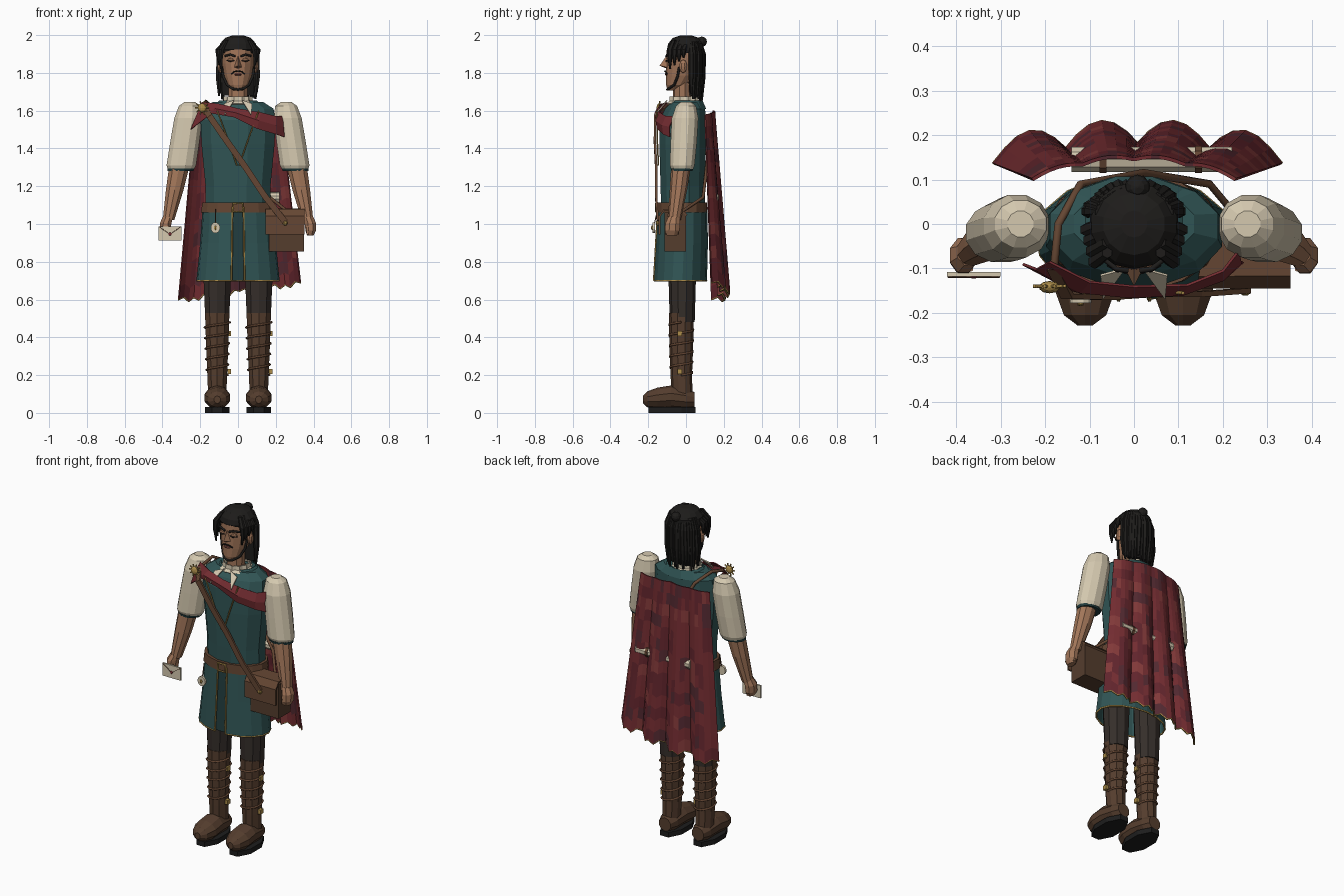
import bpy, bmesh, math, random
from math import sin, cos, pi
from mathutils import Vector
random.seed(4)

COLS = dict(teal=(.03, .09, .09), dark_teal=(.015, .045, .048), red=(.17, .025, .03), red2=(.12, .018, .025),
            red3=(.22, .04, .04), red4=(.085, .022, .03), cream=(.66, .58, .43), skin=(.36, .18, .1),
            boot=(.09, .047, .027), leather=(.13, .062, .033), trouser=(.035, .027, .023),
            hair=(.013, .012, .011), gold=(.42, .27, .07), black=(.012, .012, .012), lip=(.18, .06, .045))
M = {}
for k, c in COLS.items():
    M[k] = bpy.data.materials.new(k)
    M[k].diffuse_color = (*c, 1)


def obj(name, verts, faces, mat, thick=0):
    me = bpy.data.meshes.new(name)
    me.from_pydata(verts, [], faces)
    bm = bmesh.new()
    bm.from_mesh(me)
    bmesh.ops.recalc_face_normals(bm, faces=bm.faces)
    bm.to_mesh(me)
    bm.free()
    o = bpy.data.objects.new(name, me)
    bpy.context.collection.objects.link(o)
    me.materials.append(M[mat])
    if thick:
        m = o.modifiers.new('thickness', 'SOLIDIFY')
        m.thickness, m.offset = thick, 0
    return o


def loft(name, rings, mat, n=12, axis='z', caps=True):
    """rings: (cx, cy, z, rx, ry); axis 'y' reads them as (cx, cz, y, rx, rz)"""
    v = []
    for a, b, h, ra, rb in rings:
        for i in range(n):
            t = 2 * pi * (i + .5) / n
            p, q = a + ra * cos(t), b + rb * sin(t)
            v.append((p, q, h) if axis == 'z' else (p, h, q) if axis == 'y' else (h, p, q))
    R = len(rings)
    f = [(r*n+i, r*n+(i+1) % n, (r+1)*n+(i+1) % n, (r+1)*n+i) for r in range(R-1) for i in range(n)]
    if caps:
        f += [tuple(range(n)), tuple(range((R-1)*n, R*n))]
    return obj(name, v, f, mat)


def sheet(name, rows, mat, thick=.006):
    w = len(rows[0])
    f = [(r*w+i, r*w+i+1, (r+1)*w+i+1, (r+1)*w+i) for r in range(len(rows)-1) for i in range(w-1)]
    return obj(name, [p for r in rows for p in r], f, mat, thick)


def tube(name, pts, r, mat, closed=False):
    c = bpy.data.curves.new(name, 'CURVE')
    c.dimensions, c.bevel_depth, c.bevel_resolution = '3D', r, 1
    c.use_fill_caps = True
    s = c.splines.new('POLY')
    s.points.add(len(pts) - 1)
    for p, q in zip(s.points, pts):
        p.co = (*q, 1)
    s.use_cyclic_u = closed
    t = bpy.data.objects.new('tmp', c)
    bpy.context.collection.objects.link(t)
    me = bpy.data.meshes.new_from_object(t.evaluated_get(bpy.context.evaluated_depsgraph_get()))
    bpy.data.objects.remove(t)
    me.materials.clear()
    me.materials.append(M[mat])
    o = bpy.data.objects.new(name, me)
    bpy.context.collection.objects.link(o)
    return o


def box(name, x, y, z, mat):
    v = [(a, b, c) for a in x for b in y for c in z]
    return obj(name, v, [(0, 1, 3, 2), (4, 6, 7, 5), (0, 4, 5, 1), (2, 3, 7, 6), (0, 2, 6, 4), (1, 5, 7, 3)], mat)


def ball(name, c, r, mat, n=10, k=6):
    rings = [(c[0], c[1], c[2] - r[2]*cos(pi*(i+.15)/(k+.3)), r[0]*sin(pi*(i+.15)/(k+.3)),
              r[1]*sin(pi*(i+.15)/(k+.3))) for i in range(k + 1)]
    return loft(name, rings, mat, n)


# boots and legs
for s, side in ((-1, 'left'), (1, 'right')):
    X = s * .11
    loft(side + '_trouser', [(X, -.02, .48, .066, .066), (X, -.02, .8, .08, .075)], 'trouser', 10)
    loft(side + '_boot_shaft', [(X, -.02, .08, .05, .055), (X, -.025, .2, .055, .057), (X, -.025, .36, .062, .063),
         (X, -.025, .53, .068, .066)], 'boot', 10)
    loft(side + '_boot_foot', [(X, .07, -.228, .018, .02), (X, .072, -.205, .05, .042), (X, .078, -.15, .071, .056),
         (X, .085, -.08, .068, .06), (X, .075, 0, .058, .055), (X, .07, .045, .04, .04)], 'boot', 10, 'y')
    loft(side + '_sole', [(X, -.075, 0, .07, .135), (X, -.075, .03, .07, .135)], 'black', 8)
    helix = [(X + (.056 + .012*i/50) * cos(i*.628), -.025 + (.06 + .007*i/50) * sin(i*.628), .2 + .28*i/50)
             for i in range(51)]
    tube(side + '_boot_lacing', helix, .006, 'leather')
    for z in (.22, .42):
        box(side + '_boot_buckle', (X + .055, X + .073), (-.045, -.02), (z - .013, z + .013), 'gold')

# tunic body, belt and skirt with front slit
loft('tunic_body', [(0, -.015, 1.06, .178, .12), (0, -.017, 1.2, .178, .122), (0, -.018, 1.42, .2, .127),
     (0, -.018, 1.55, .205, .127), (0, -.005, 1.61, .195, .11), (.0, 0, 1.645, .14, .08), (0, 0, 1.645, .06, .05)], 'teal')
loft('tunic_collar', [(0, .01, 1.61, .16, .1), (0, .005, 1.655, .1, .085)], 'teal', caps=False)
loft('belt', [(0, -.018, 1.06, .2, .133), (0, -.018, 1.115, .192, .133)], 'leather', 16)
tube('belt_buckle', [(x, -.158, z) for x, z in ((-.025, 1.065), (.025, 1.065), (.025, 1.11), (-.025, 1.11))], .006, 'gold', True)
N = 16
angs = [-pi/2 + .16 + (2*pi - .32) * i / N for i in range(N + 1)]
rows = [[(rx*cos(t), cy + ry*sin(t), z) for t in angs]
        for z, rx, ry, cy in ((1.09, .185, .128, -.018), (.9, .198, .135, -.022), (.7, .218, .138, -.03))]
sheet('tunic_skirt', rows, 'teal')
sheet('skirt_inner_panel', [[(x, y, z) for x in (-.06, 0, .06)] for y, z in ((-.125, 1.08), (-.15, .7))], 'dark_teal')
tube('skirt_hem_trim', rows[2], .005, 'gold')
for e in (0, -1):
    tube('skirt_slit_trim', [(r[e][0], r[e][1] - .004, r[e][2]) for r in rows], .005, 'gold')
tube('charm_cord', [(-.12, -.15, 1.08), (-.12, -.172, .98)], .003, 'leather')
loft('belt_charm', [(-.12, .98, -.178, .025, .029), (-.12, .98, -.165, .025, .029)], 'cream', 12, 'y')
ball('charm_stud', (-.12, -.18, .98), (.008, .005, .012), 'gold', 6, 4)

# arms
for s, side in ((-1, 'left'), (1, 'right')):
    loft(side + '_sleeve', [(s*.255, 0, 1.645, .03, .03), (s*.255, 0, 1.625, .06, .055), (s*.263, -.005, 1.56, .077, .073),
         (s*.282, -.012, 1.43, .08, .072), (s*.3, -.02, 1.31, .081, .068), (s*.302, -.02, 1.29, .072, .06)], 'cream', 12)
    loft(side + '_cuff', [(s*.303, -.022, 1.295, .074, .062), (s*.305, -.022, 1.28, .07, .058)], 'dark_teal', 12)
    loft(side + '_forearm', [(s*.312, -.027, 1.3, .056, .052), (s*.335, -.04, 1.18, .049, .046),
         (s*.368, -.062, 1.02, .032, .034)], 'skin', 10)
    loft(side + '_hand', [(s*.37, -.063, 1.04, .029, .032), (s*.383, -.07, 1.005, .033, .042), (s*.385, -.073, .965, .03, .042),
         (s*.383, -.075, .938, .018, .028)], 'skin', 8)
    for i in range(4):
        loft(side + '_finger', [(s*(.372 + .004*i), -.1 + .018*i, z, .012, .009) for z in (.99, .945)], 'skin', 6)

# letter held in hand
box('letter', (-.42, -.3), (-.118, -.108), (.912, .988), 'cream')
tube('letter_flap_line', [(-.418, -.119, .986), (-.36, -.119, .945), (-.302, -.119, .986)], .002, 'leather')
ball('letter_seal', (-.36, -.119, .947), (.009, .004, .009), 'red', 8, 4)

# pleated patchwork cape
W, H = 24, 14
rows = []
for j in range(H + 1):
    v = j / H
    row = []
    for i in range(W + 1):
        u = 2 * i / W - 1
        fold = abs(sin(2 * pi * (u + 1)))
        bottom = .645 + .045*u - .02*fold + (.02 if i % 2 else 0)
        row.append((u * (.228 + .095*v) + .008*v, .1 + .035*v + .045*(1 - u*u) + (.008 + .044*v)*fold,
                    1.6 - .02*abs(u) + (bottom - 1.6 + .02*abs(u)) * v))
    rows.append(row)
cape = sheet('cape', rows, 'red', .008)
for k in ('red2', 'red3', 'red4'):
    cape.data.materials.append(M[k])
for p in cape.data.polygons:
    if (p.index % W) % 2 == 0 or random.random() < .4:
        pick = random.choice((0, 0, 0, 1, 1, 2, 3))
    p.material_index = pick
tube('cape_hem', rows[-1], .005, 'gold')
# scroll carried under the cape
loft('scroll', [(.145, 1.14, x, .029, .029) for x in (-.14, .22)], 'cream', 10, 'x')
for x in (-.07, .145):
    loft('scroll_strap', [(.145, 1.14, x + d, .032, .032) for d in (-.008, .008)], 'leather', 10, 'x')

# chest drape, cords, brooch
top = [(-.19, -.085, 1.645), (-.1, -.13, 1.635), (0, -.14, 1.61), (.12, -.137, 1.59), (.2, -.105, 1.57), (.235, -.06, 1.57)]
low = [(-.25, -.09, 1.5), (-.14, -.148, 1.585), (-.02, -.16, 1.565), (.1, -.152, 1.505), (.2, -.118, 1.475), (.245, -.085, 1.46)]
mid = [tuple((Vector(a) + Vector(b)) / 2 + Vector((0, -.014, 0))) for a, b in zip(top, low)]
sheet('chest_drape', [top, mid, low], 'red')
for s in (-1, 1):
    tube('chest_cord', [(s*.11, -.155, 1.6), (s*.055, -.152, 1.45), (s*.006, -.146, 1.31)], .004, 'gold')
    obj('shirt_collar_point', [(s*.02, -.1, 1.655), (s*.075, -.115, 1.635), (s*.07, -.168, 1.575)], [(0, 1, 2)], 'cream', .006)
ball('brooch', (-.19, -.142, 1.615), (.024, .014, .024), 'gold', 10, 6)
for i in range(10):
    t = i * pi / 5
    tube('brooch_ray', [(-.19 + r*cos(t), -.14, 1.615 + r*sin(t)) for r in (.015, .037)], .004, 'gold')

# satchel with strap
path = [(-.18, -.1, 1.625), (-.15, -.163, 1.57), (-.06, -.165, 1.44), (.04, -.158, 1.3), (.14, -.158, 1.15), (.25, -.15, 1.01)]
sheet('satchel_strap', [[(x - .013, y, z - .01), (x + .013, y, z + .01)] for x, y, z in path], 'leather', .012)
back = [(-.18, -.1, 1.625), (-.17, 0, 1.65), (-.12, .09, 1.6), (.02, .115, 1.35), (.17, .09, 1.14), (.27, -.03, 1.06)]
tube('strap_back', back, .009, 'leather')
box('satchel_body', (.165, .35), (-.115, .0), (.855, 1.06), 'boot')
v = .145, .352
sheet('satchel_flap', [[(x + d*(.02 if x < .2 else 0), y, z) for x in v] for d, y, z in
      ((1, .005, 1.045), (1, -.03, 1.078), (0, -.115, 1.075), (0, -.14, 1.04), (0, -.14, .945))], 'leather', .01)
ball('satchel_clasp', (.25, -.15, 1.005), (.014, .012, .014), 'gold', 8, 4)

# neck and ruffled collar
loft('neck', [(0, -.01, 1.6, .06, .06), (0, -.02, 1.67, .052, .05), (0, -.02, 1.78, .055, .05)], 'skin', 10)
ruff = [[((r + .008*(i % 2)) * cos(i*pi/12), -.01 + (r + .008*(i % 2)) * sin(i*pi/12), z) for i in range(25)]
        for r, z in ((.085, 1.635), (.07, 1.65), (.068, 1.675))]
sheet('shirt_collar', ruff, 'cream')

# head and face
loft('head', [(0, -.065, 1.708, .028, .033), (0, -.045, 1.735, .056, .06), (0, -.022, 1.785, .074, .084),
     (0, -.012, 1.85, .086, .092), (0, -.01, 1.92, .086, .092), (0, 0, 1.97, .06, .065)], 'skin', 14)
obj('nose', [(0, -.102, 1.893), (-.02, -.1, 1.83), (.02, -.1, 1.83), (0, -.14, 1.838), (0, -.1, 1.822)],
    [(0, 1, 3), (0, 3, 2), (1, 4, 3), (4, 2, 3), (0, 2, 4, 1)], 'skin')
for s in (-1, 1):
    ball('ear', (s*.093, -.015, 1.835), (.016, .022, .035), 'skin', 8, 6)
    ball('eyelid', (s*.038, -.091, 1.868), (.02, .012, .011), 'skin', 8, 4)
    tube('eye_line', [(s*.018, -.104, 1.866), (s*.038, -.106, 1.861), (s*.06, -.092, 1.866)], .003, 'black')
    tube('eyebrow', [(s*.014, -.105, 1.888), (s*.04, -.101, 1.897), (s*.068, -.078, 1.89)], .006, 'hair')
    tube('moustache', [(0, -.112, 1.81), (s*.02, -.108, 1.807), (s*.034, -.1, 1.795)], .004, 'hair')
    tube('jaw_beard', [(s*.086, -.035, 1.83), (s*.078, -.045, 1.78), (s*.058, -.062, 1.737), (s*.028, -.092, 1.716),
         (0, -.099, 1.712)], .007, 'hair')
ball('lips', (0, -.103, 1.793), (.024, .01, .008), 'lip', 8, 4)

# hair: cap, bun, back strands, temple locks
loft('hair_cap', [(0, -.004, 1.905, .098, .085), (0, -.004, 1.925, .102, .097), (0, 0, 1.955, .097, .094),
     (0, 0, 1.985, .07, .07), (0, 0, 1.998, .03, .03)], 'hair', 14)
loft('hair_back', [(0, .045, 1.93, .09, .045), (0, .045, 1.8, .092, .038), (0, .045, 1.68, .085, .03)], 'hair', 12)
ball('hair_bun', (.008, .083, 1.965), (.028, .028, .027), 'hair', 10, 6)
for i in range(17):
    t = pi * (.04 + .92 * i / 16)
    z0, r, k = random.uniform(1.645, 1.69), random.uniform(.011, .016), random.uniform(.97, 1.06)
    loft('hair_strand', [(a*cos(t), .02 + b*sin(t), z, q, q) for a, b, z, q in
         ((.08, .055, 1.965, r*.6), (.1, .07, 1.9, r), (.103*k, .068, 1.78, r), (.098*k, .06*k, z0, r*.4))], 'hair', 6)
for s, end in ((-1, 1.8), (1, 1.82)):
    for i in range(4):
        y = -.085 + .024*i
        loft('temple_lock', [(s*.06, y + .02, 1.975, .012, .012), (s*(.088 + .006*i), y, 1.925, .016, .016),
             (s*(.092 + .005*i), y, (end + 1.925)/2 + .01*i, .011, .012), (s*(.086 + .006*i), y, end + .02*i, .004, .004)], 'hair', 6)
